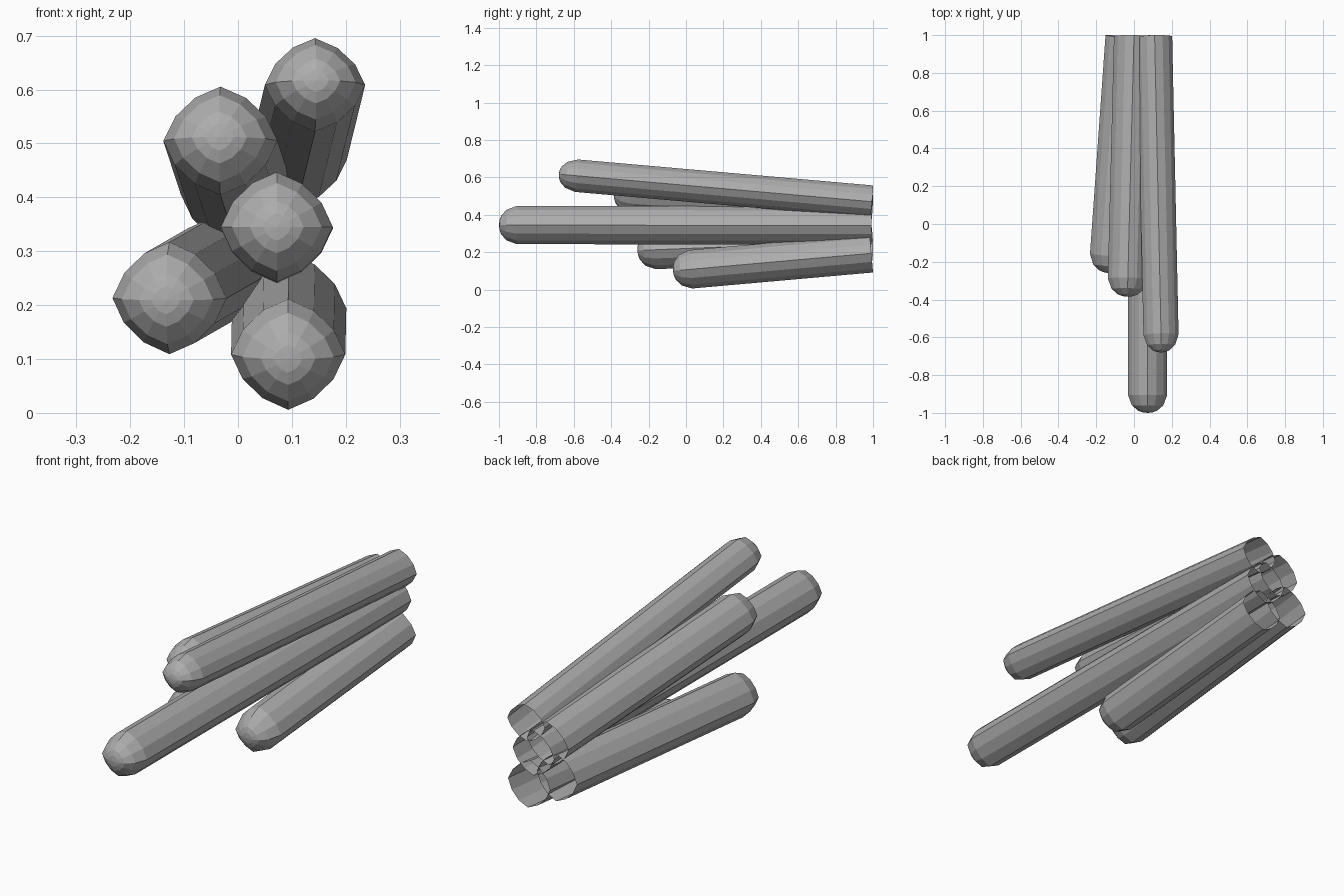
import bpy, bmesh
from mathutils import Vector

if "Cube" in bpy.data.objects:
    bpy.data.objects.remove(bpy.data.objects["Cube"])

grey = bpy.data.materials.new("mid grey")
grey.diffuse_color = (0.42, 0.42, 0.42, 1)
grey.use_nodes = True
grey.node_tree.nodes["Principled BSDF"].inputs["Base Color"].default_value = grey.diffuse_color

# One quarter of the pointed twelve-sided cross-section, turned four times
SECTION = []
for c, s in ((1, 0), (0, 1), (-1, 0), (0, -1)):
    for a, b in ((1.0, 0.0), (0.80, 0.44), (0.45, 0.79)):
        SECTION.append((a * c - b * s, a * s + b * c))

# Rounded tip: (radius factor, setback factor from the tip)
DOME = ((0.25, 0.03), (0.48, 0.12), (0.80, 0.42), (1.0, 1.0))


def rod(name, tip, back, rx, rz):
    """Open-ended rod with a domed front, running from tip to back."""
    tip, back = Vector(tip), Vector(back)
    axis = (back - tip).normalized()
    side = Vector((1, 0, 0))
    side = (side - axis * side.dot(axis)).normalized()
    up = side.cross(axis)
    bm = bmesh.new()

    def ring(centre, f):
        return [bm.verts.new(centre + side * (rx * f * u) + up * (rz * f * v))
                for u, v in SECTION]

    rings = [ring(tip + axis * (0.095 * d), f) for f, d in DOME]
    rings.append(ring(back, 1.0))
    nose = bm.verts.new(tip)
    n = len(SECTION)
    for i in range(n):
        j = (i + 1) % n
        bm.faces.new((nose, rings[0][i], rings[0][j]))
        for a, b in zip(rings, rings[1:]):
            bm.faces.new((a[i], b[i], b[j], a[j]))
    bm.normal_update()
    # Make the nose face outwards along the front of the rod
    if sum(f.normal.dot(axis) for f in nose.link_faces) > 0:
        bmesh.ops.reverse_faces(bm, faces=bm.faces[:])
    mesh = bpy.data.meshes.new(name)
    bm.to_mesh(mesh)
    bm.free()
    mesh.materials.append(grey)
    bpy.context.collection.objects.link(bpy.data.objects.new(name, mesh))


# Five rods fanning out towards the front
rod("top_rod", (0.145, -0.68, 0.617), (0.109, 0.993, 0.470), 0.093, 0.087)
rod("upper_left_rod", (-0.035, -0.385, 0.512), (0.000, 0.993, 0.405), 0.106, 0.101)
rod("centre_rod", (0.072, -1.0, 0.345), (0.072, 0.993, 0.342), 0.104, 0.102)
rod("lower_left_rod", (-0.134, -0.26, 0.209), (-0.045, 0.992, 0.260), 0.106, 0.104)
rod("bottom_rod", (0.093, -0.07, 0.100), (0.095, 0.991, 0.194), 0.106, 0.103)
